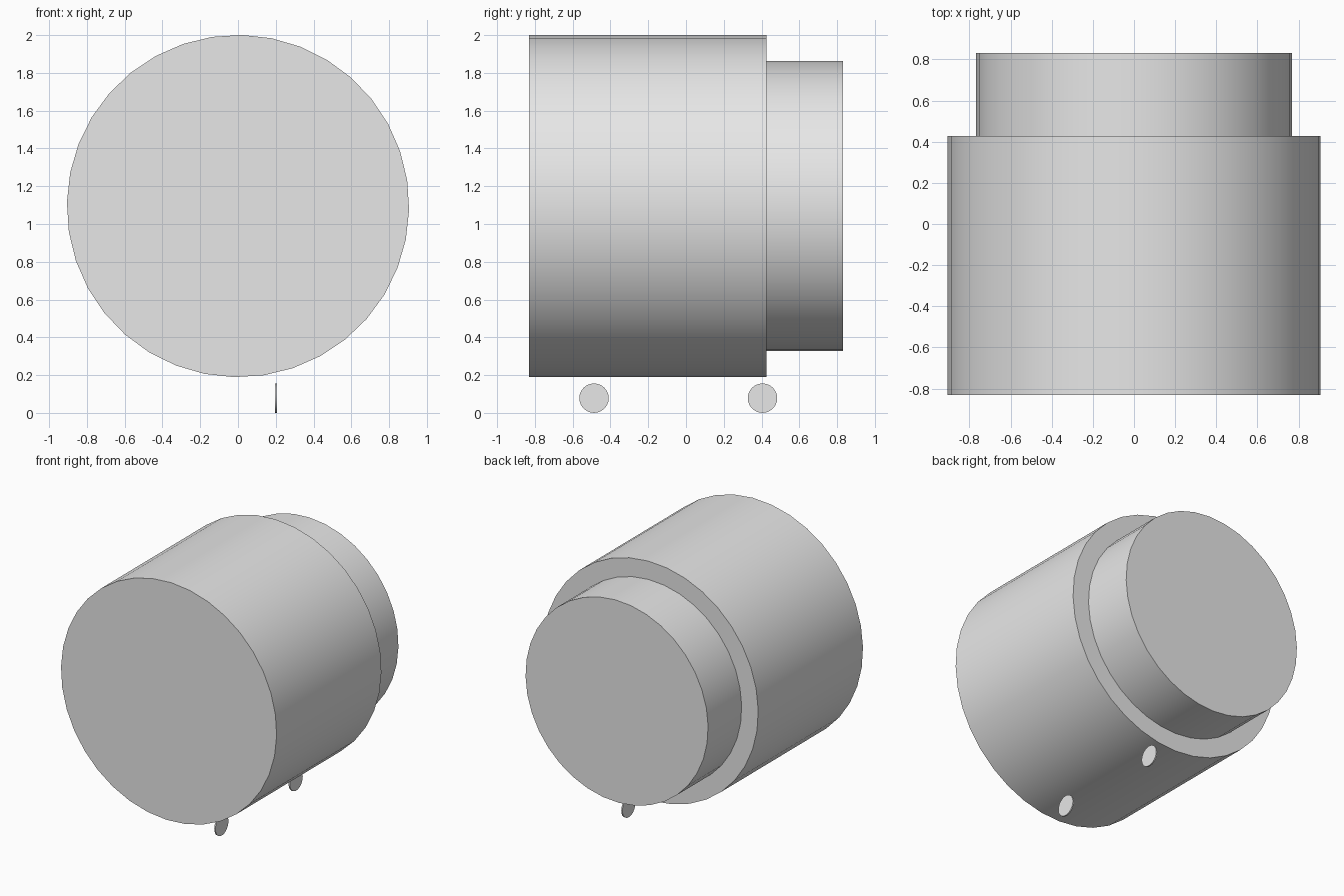
import bpy
import bmesh
from math import radians
from mathutils import Matrix

if "Cube" in bpy.data.objects:
    bpy.data.objects.remove(bpy.data.objects["Cube"])

# Single plain grey
GREY = (0.8, 0.8, 0.8, 1.0)
grey = bpy.data.materials.new("plain grey")
grey.use_nodes = True
grey.diffuse_color = GREY
grey.node_tree.nodes["Principled BSDF"].inputs["Base Color"].default_value = GREY


def cylinder(name, axis, centre, radius, length, sides, turn=0.0):
    """Closed cylinder along x or y, its ring turned about its own axis."""
    if axis == "Y":
        tilt = Matrix.Rotation(radians(90), 4, "X")
    else:
        tilt = Matrix.Rotation(radians(90), 4, "Y")
    bm = bmesh.new()
    bmesh.ops.create_cone(
        bm, cap_ends=True, segments=sides, radius1=radius, radius2=radius,
        depth=length,
        matrix=Matrix.Translation(centre) @ tilt @ Matrix.Rotation(turn, 4, "Z"))
    mesh = bpy.data.meshes.new(name)
    bm.to_mesh(mesh)
    bm.free()
    mesh.materials.append(grey)
    obj = bpy.data.objects.new(name, mesh)
    bpy.context.collection.objects.link(obj)
    bpy.ops.object.select_all(action="DESELECT")
    obj.select_set(True)
    bpy.context.view_layer.objects.active = obj
    bpy.ops.object.shade_smooth_by_angle(angle=radians(30))
    return obj


AXIS_Z = 1.095
TURN = radians(-1.3)
FRONT, STEP, BACK = -0.83, 0.427, 0.83

# Main drum and the narrower rear drum
cylinder("main_drum", "Y", (0, (FRONT + STEP) / 2, AXIS_Z),
         0.906, STEP - FRONT, 36, TURN)
cylinder("rear_drum", "Y", (0, (STEP + BACK) / 2, AXIS_Z),
         0.767, BACK - STEP, 36, TURN)

# Two small thin discs below the drum
for name, y in (("front_disc", -0.487), ("rear_disc", 0.405)):
    cylinder(name, "X", (0.201, y, 0.078), 0.078, 0.01, 24)
